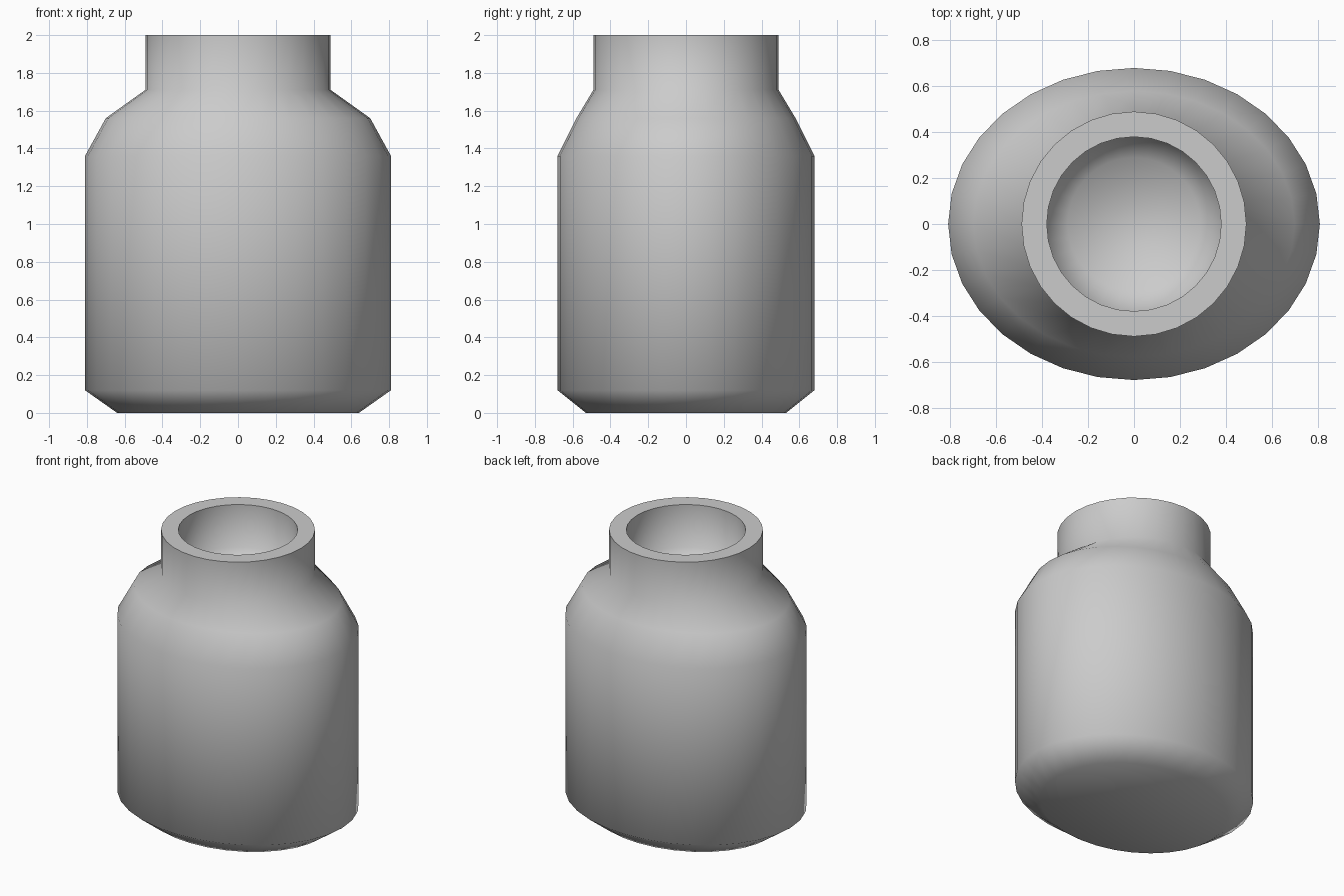
import bpy, bmesh, math

if "Cube" in bpy.data.objects:
    bpy.data.objects.remove(bpy.data.objects["Cube"])

SIDES = 32

# Jar profile from the base up, over the rim and down into the mouth: (x radius, y radius, z)
profile = [
    (0.64, 0.53, 0.0), (0.81, 0.68, 0.12), (0.81, 0.68, 1.36),
    (0.70, 0.58, 1.56), (0.49, 0.49, 1.71), (0.49, 0.49, 2.0),
    (0.38, 0.38, 2.0), (0.38, 0.38, 1.70),
]

# Shallow rounded floor inside the mouth
DEPTH = 0.14
for r in (0.29, 0.19, 0.09):
    profile.append((r, r, 1.70 - DEPTH * (1 - (r / 0.38) ** 2)))


def ring(bm, rx, ry, z):
    angles = [2 * math.pi * i / SIDES for i in range(SIDES)]
    return [bm.verts.new((rx * math.cos(a), ry * math.sin(a), z)) for a in angles]


bm = bmesh.new()
rings = [ring(bm, *p) for p in profile]
for low, high in zip(rings, rings[1:]):
    for i in range(SIDES):
        j = (i + 1) % SIDES
        bm.faces.new((low[i], low[j], high[j], high[i]))

# Flat base and the centre of the mouth floor
bm.faces.new(rings[0][::-1])
centre = bm.verts.new((0, 0, 1.70 - DEPTH))
for i in range(SIDES):
    bm.faces.new((rings[-1][i], rings[-1][(i + 1) % SIDES], centre))

bmesh.ops.recalc_face_normals(bm, faces=bm.faces)
mesh = bpy.data.meshes.new("jar")
bm.to_mesh(mesh)
bm.free()
jar = bpy.data.objects.new("jar", mesh)
bpy.context.collection.objects.link(jar)

# Soft shoulders and base, crisp rim
bpy.context.view_layer.objects.active = jar
jar.select_set(True)
bpy.ops.object.shade_smooth_by_angle(angle=math.radians(60))
